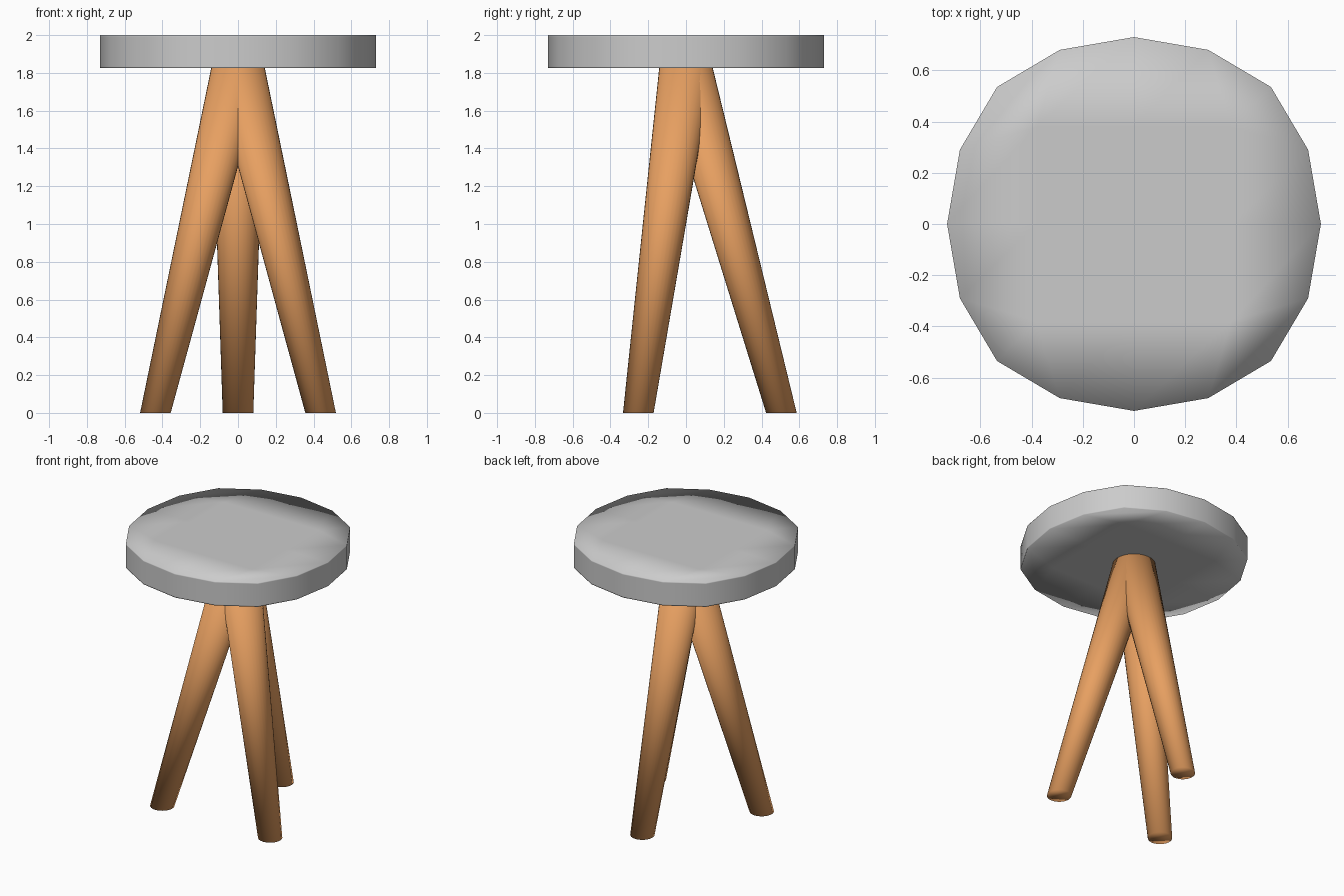
import bpy, bmesh, math

if "Cube" in bpy.data.objects:
    bpy.data.objects.remove(bpy.data.objects["Cube"])

def make_object(name, bm, mat=None):
    bmesh.ops.recalc_face_normals(bm, faces=bm.faces[:])
    for f in bm.faces:
        f.smooth = True
    me = bpy.data.meshes.new(name)
    bm.to_mesh(me)
    bm.free()
    ob = bpy.data.objects.new(name, me)
    bpy.context.scene.collection.objects.link(ob)
    if mat:
        me.materials.append(mat)
    return ob

# Seat: a gridded cube whose sides are pushed out to a 16-sided disc
LEVELS = {-2: 1.825, -1: 1.833, 0: 1.9125, 1: 1.992, 2: 2.0}
RIM = {(2, 0): (0.73, 0.0), (2, 1): (0.68, 0.29),
       (2, 2): (0.535, 0.535), (1, 2): (0.29, 0.68), (0, 2): (0.0, 0.73)}
bm = bmesh.new()
bmesh.ops.create_cube(bm, size=4)
bmesh.ops.subdivide_edges(bm, edges=bm.edges[:], cuts=3, use_grid_fill=True)
for v in bm.verts:
    i, j, k = (round(c) for c in v.co)
    x, y = RIM.get((abs(i), abs(j)), (0.38 * abs(i), 0.38 * abs(j)))
    v.co = (math.copysign(x, i), math.copysign(y, j), LEVELS[k])
make_object("seat", bm)

# Legs: tapered round legs leaning together under the seat
wood = bpy.data.materials.new("wood")
wood.diffuse_color = (0.8, 0.35, 0.12, 1)
wood.use_nodes = True
wood.node_tree.nodes["Principled BSDF"].inputs["Base Color"].default_value = wood.diffuse_color
HEIGHT = 1.825

def leg(name, angle):
    bm = bmesh.new()
    bmesh.ops.create_cone(bm, cap_ends=True, segments=32,
                          radius1=0.081, radius2=0.142, depth=HEIGHT)
    foot_x, foot_y = 0.505 * math.cos(angle), 0.505 * math.sin(angle)
    for v in bm.verts:
        if v.co.z < 0:
            v.co.x += foot_x
            v.co.y += foot_y
        v.co.z += HEIGHT / 2
    make_object(name, bm, wood)

for name, deg in (("back_leg", 90), ("front_left_leg", 210), ("front_right_leg", 330)):
    leg(name, math.radians(deg))
